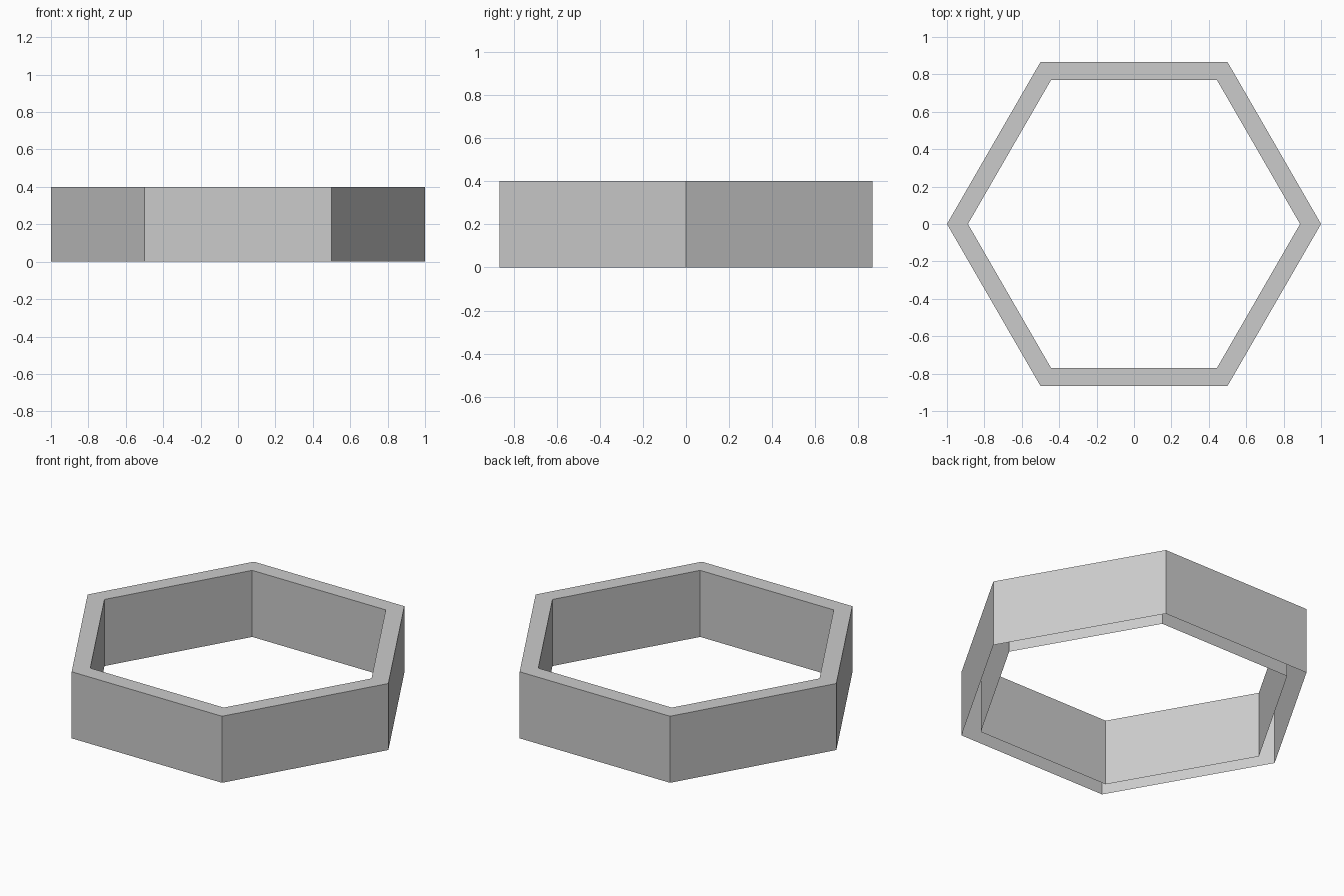
import bpy, bmesh
from math import cos, sin, pi

if "Cube" in bpy.data.objects:
    bpy.data.objects.remove(bpy.data.objects["Cube"])

SIDES, HEIGHT = 6, 0.4
OUTER, INNER = 1.0, 0.888

bm = bmesh.new()


def hexagon(radius, z):
    return [bm.verts.new((radius * cos(2 * pi * i / SIDES),
                          radius * sin(2 * pi * i / SIDES), z))
            for i in range(SIDES)]


# Profile: outer wall up, across the top rim, inner wall down; underside open
loops = [hexagon(r, z) for r, z in
         ((OUTER, 0), (OUTER, HEIGHT), (INNER, HEIGHT), (INNER, 0))]
for a, b in zip(loops, loops[1:]):
    for i in range(SIDES):
        j = (i + 1) % SIDES
        bm.faces.new((a[i], a[j], b[j], b[i]))

mesh = bpy.data.meshes.new("hexagonal_ring")
bm.to_mesh(mesh)
bm.free()
ring = bpy.data.objects.new("hexagonal_ring", mesh)
bpy.context.collection.objects.link(ring)
